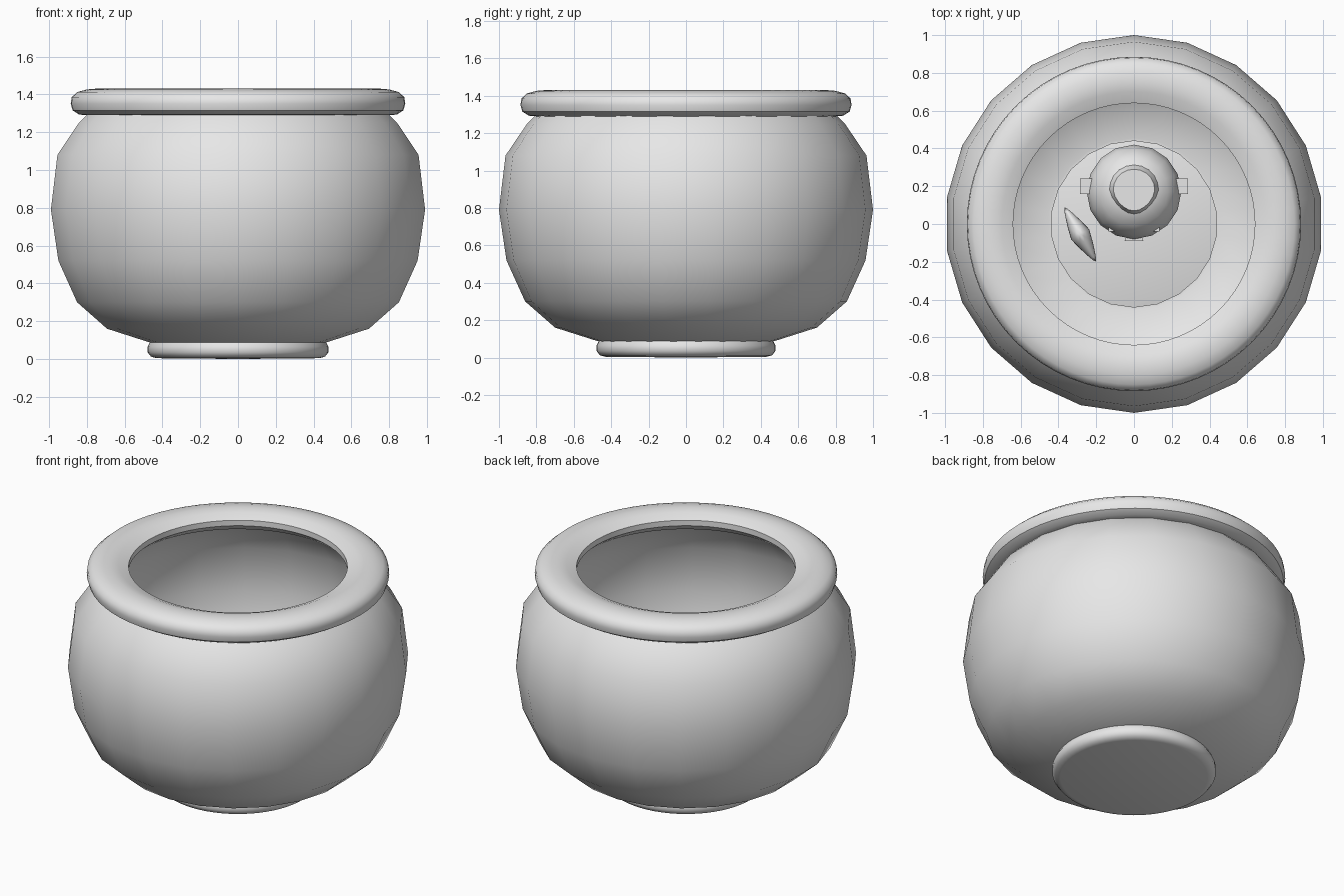
import bpy, bmesh, math
from mathutils import Matrix, Vector

old = bpy.data.objects.get("Cube")
if old:
    bpy.data.objects.remove(old, do_unlink=True)

grey = bpy.data.materials.new("plain_grey")
grey.use_nodes = True
COLOUR = (0.8, 0.8, 0.8, 1)
grey.diffuse_color = COLOUR
grey.node_tree.nodes["Principled BSDF"].inputs["Base Color"].default_value = COLOUR


def finish(bm, name, angle=40):
    bmesh.ops.recalc_face_normals(bm, faces=bm.faces)
    mesh = bpy.data.meshes.new(name)
    bm.to_mesh(mesh)
    bm.free()
    ob = bpy.data.objects.new(name, mesh)
    bpy.context.collection.objects.link(ob)
    mesh.materials.append(grey)
    bpy.ops.object.select_all(action='DESELECT')
    ob.select_set(True)
    bpy.context.view_layer.objects.active = ob
    bpy.ops.object.shade_smooth_by_angle(angle=math.radians(angle))
    return ob


def lathe(name, profile, steps, closed=False, centre=(0, 0), angle=40):
    """Spin an (r, z) profile about a vertical axis."""
    bm = bmesh.new()
    vs = [bm.verts.new((0, r, z)) for r, z in profile]
    pairs = list(zip(vs, vs[1:])) + ([(vs[-1], vs[0])] if closed else [])
    edges = [bm.edges.new(p) for p in pairs]
    bmesh.ops.spin(bm, geom=vs + edges, cent=(0, 0, 0), axis=(0, 0, 1),
                   angle=math.tau, steps=steps)
    bmesh.ops.remove_doubles(bm, verts=bm.verts, dist=0.0005)
    bmesh.ops.translate(bm, verts=bm.verts, vec=(*centre, 0))
    return finish(bm, name, angle)


def box(name, size, loc, taper=1.0):
    """Box whose front (-y) end may be widened or narrowed."""
    bm = bmesh.new()
    bmesh.ops.create_cube(bm, size=1)
    for v in bm.verts:
        if v.co.y < 0:
            v.co.x *= taper
        v.co = Vector(a * b for a, b in zip(v.co, size)) + Vector(loc)
    return finish(bm, name)


# Bowl wall: faceted outer skin with a thin inner skin
outer = [(0.44, 0.08), (0.48, 0.09), (0.70, 0.16), (0.86, 0.30), (0.96, 0.52),
         (1.0, 0.79), (0.965, 1.08), (0.85, 1.25), (0.79, 1.31)]
inner = [(r - 0.025, z + (0.02 if z < 0.5 else 0)) for r, z in reversed(outer[1:])]
lathe("bowl_body", outer + inner + [(0.44, 0.11)], 22, closed=True)

# Rounded lip, sloping gently into the opening
lathe("bowl_rim", [(0.78, 1.288), (0.84, 1.293), (0.875, 1.315), (0.885, 1.35),
                   (0.88, 1.385), (0.85, 1.412), (0.80, 1.426), (0.75, 1.43),
                   (0.70, 1.42), (0.64, 1.395), (0.64, 1.36), (0.70, 1.31)],
      64, closed=True)

# Foot ring with the bowl floor on top
lathe("bowl_foot", [(0, 0), (0.43, 0.004), (0.46, 0.012), (0.478, 0.035),
                    (0.478, 0.065), (0.465, 0.09), (0.44, 0.10), (0, 0.10)], 64)

# Helmet ornament on the floor
CX, CY = 0, 0.17
lathe("helmet_shell", [(0, 0.10), (0.20, 0.10), (0.23, 0.16), (0.20, 0.20),
                       (0.24, 0.28), (0.25, 0.37), (0.23, 0.46), (0.18, 0.53),
                       (0.10, 0.57), (0, 0.58)], 16, centre=(CX, CY))

# Egg-shaped crown, narrower to the front
bm = bmesh.new()
bmesh.ops.create_cone(bm, cap_ends=True, segments=20, radius1=0.145, radius2=0.11,
                      depth=0.08, matrix=Matrix.Translation((CX, CY + 0.01, 0.56)))
for v in bm.verts:
    if v.co.y < CY:
        v.co.x *= 1 - 1.6 * (CY - v.co.y)
finish(bm, "helmet_crown", 50)

# Side ports, front port and small snout
for side, label in ((1, "left"), (-1, "right")):
    box(label + "_side_port", (0.10, 0.08, 0.12), (side * 0.235, 0.20, 0.37))
box("front_port", (0.27, 0.06, 0.14), (0, -0.01, 0.37))
box("front_snout", (0.05, 0.06, 0.06), (0, -0.06, 0.33), taper=2)

# Slender leaf-shaped fish beside the helmet
bm = bmesh.new()
bmesh.ops.create_uvsphere(bm, u_segments=16, v_segments=12, radius=1)
for v in bm.verts:
    pinch = 1 - 0.6 * abs(v.co.y)
    v.co = Vector((v.co.x * 0.055 * pinch, v.co.y * 0.165, v.co.z * 0.09 * pinch))
bmesh.ops.transform(bm, verts=bm.verts, matrix=Matrix.Translation((-0.285, -0.055, 0.3))
                    @ Matrix.Rotation(math.radians(30), 4, 'Z'))
finish(bm, "small_fish", 60)
